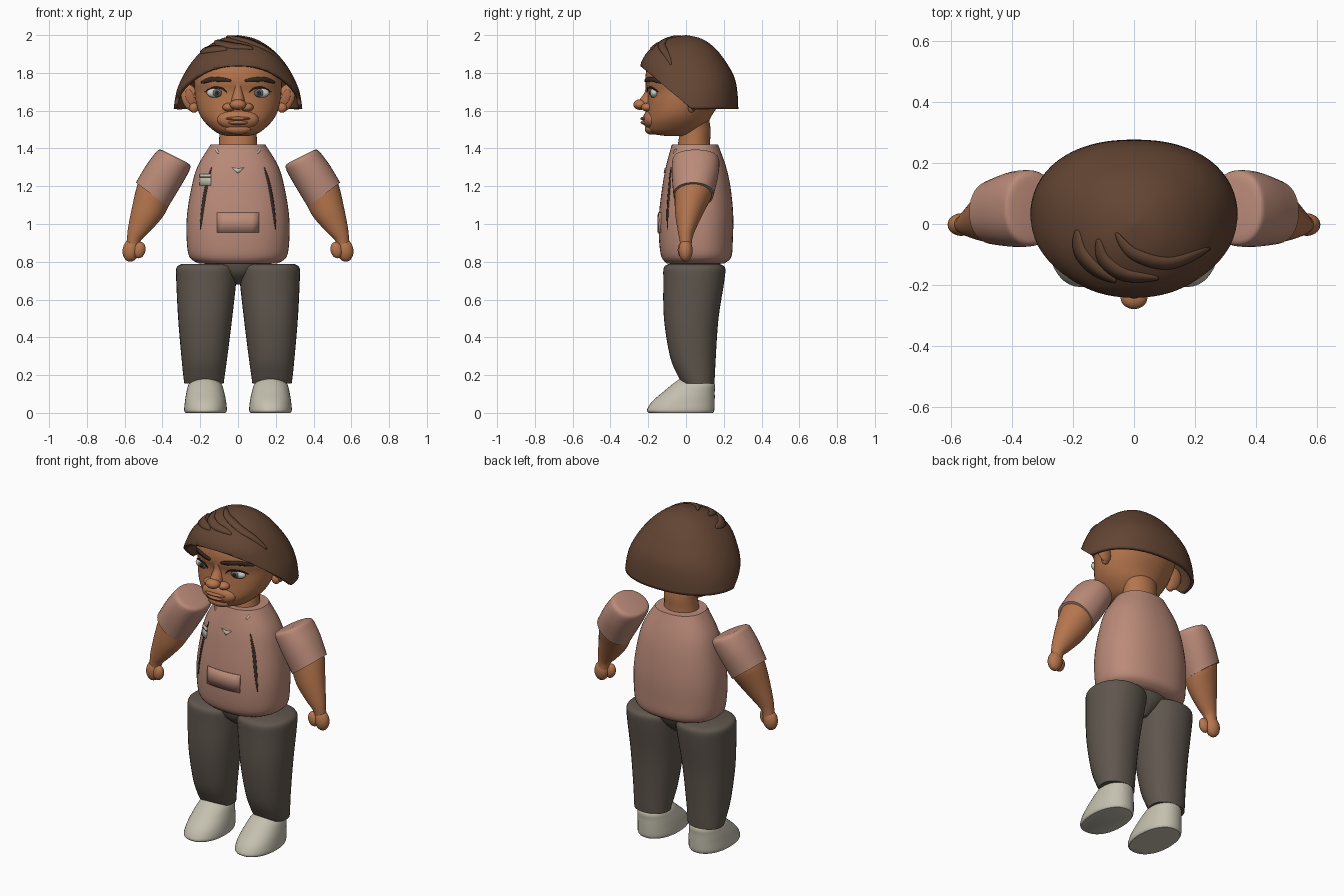
import bpy, bmesh, math
from mathutils import Vector, Matrix
from mathutils.bvhtree import BVHTree

if "Cube" in bpy.data.objects:
    bpy.data.objects.remove(bpy.data.objects["Cube"])


def material(name, rgb):
    m = bpy.data.materials.new(name)
    lin = [((c / 255 + 0.055) / 1.055) ** 2.4 for c in rgb]
    m.diffuse_color = (*lin, 1)
    m.use_nodes = True
    m.node_tree.nodes["Principled BSDF"].inputs["Base Color"].default_value = m.diffuse_color
    return m


SKIN = material("skin brown", (181, 117, 77))
LIP = material("lip brown", (168, 106, 72))
HAIR = material("hair brown", (99, 69, 51))
SHIRT = material("dusty pink", (187, 139, 121))
PANTS = material("dark taupe", (96, 87, 78))
CREAM = material("pale cream", (197, 192, 175))
WHITE = material("eye white", (205, 205, 200))
IRIS = material("grey blue", (98, 110, 112))
DARK = material("dark brown", (56, 42, 35))


def finish(name, bm, mat, thick=0):
    bmesh.ops.recalc_face_normals(bm, faces=bm.faces)
    me = bpy.data.meshes.new(name)
    bm.to_mesh(me)
    bm.free()
    me.materials.append(mat)
    ob = bpy.data.objects.new(name, me)
    bpy.context.collection.objects.link(ob)
    bpy.ops.object.select_all(action='DESELECT')
    ob.select_set(True)
    bpy.context.view_layer.objects.active = ob
    bpy.ops.object.shade_smooth_by_angle(angle=math.radians(40))
    if thick:
        mod = ob.modifiers.new("thickness", 'SOLIDIFY')
        mod.thickness = thick
        mod.offset = -1
    return ob


def spline(pts, k):
    """Catmull-Rom through tuples of any length."""
    out = []
    for i in range(len(pts) - 1):
        p = [pts[max(0, min(len(pts) - 1, j))] for j in range(i - 1, i + 3)]
        for s in range(k):
            t = s / k
            out.append([0.5 * (2 * b + (c - a) * t + (2 * a - 5 * b + 4 * c - d) * t * t
                               + (3 * b - a - 3 * c + d) * t ** 3) for a, b, c, d in zip(*p)])
    return out + [list(pts[-1])]


def loft(name, rings, mat, n=36, power=2.0, k=4, side=1, caps=(True, True), cut=None, thick=0):
    """Rings are (x, z, half width, y front, y back, tilt in degrees)."""
    bm = bmesh.new()
    loops = []
    for x, z, rx, yf, yb, tilt in spline(rings, k):
        t = math.radians(tilt)
        loop = []
        for i in range(n):
            a = 2 * math.pi * i / n
            c, s = math.cos(a), math.sin(a)
            u = rx * math.copysign(abs(c) ** (2 / power), c)
            v = math.copysign(abs(s) ** (2 / power), s)
            y = (yf + yb) / 2 + v * (yb - yf) / 2
            loop.append(bm.verts.new((side * (x + u * math.cos(t)), y, z + u * math.sin(t))))
        loops.append(loop)
    for a, b in zip(loops, loops[1:]):
        for i in range(n):
            j = (i + 1) % n
            bm.faces.new((a[i], a[j], b[j], b[i]))
    if caps[0]:
        bm.faces.new(loops[0])
    if caps[1]:
        bm.faces.new(loops[-1])
    if cut:
        bmesh.ops.bisect_plane(bm, geom=bm.verts[:] + bm.edges[:] + bm.faces[:],
                               plane_co=cut[0], plane_no=cut[1], clear_inner=True)
    return finish(name, bm, mat, thick)


def blob(name, co, r, mat, tilt=0, side=1):
    bm = bmesh.new()
    m = (Matrix.Translation((side * co[0], co[1], co[2]))
         @ Matrix.Rotation(math.radians(side * tilt), 4, 'Y') @ Matrix.Diagonal((*r, 1)))
    bmesh.ops.create_uvsphere(bm, u_segments=28, v_segments=16, radius=1, matrix=m)
    return finish(name, bm, mat)


def decal(name, target, rows, mat, off=0.003, top=False, thick=0.006):
    """Drape a grid of flat points on a surface, from the front or from above."""
    tree = BVHTree.FromPolygons([v.co for v in target.data.vertices],
                                [p.vertices[:] for p in target.data.polygons])
    aim = Vector((0, 0, -1)) if top else Vector((0, 1, 0))
    bm = bmesh.new()
    grid = []
    for row in rows:
        line = []
        for a, b in row:
            hit = tree.ray_cast(Vector((a, b, 3)) if top else Vector((a, -2, b)), aim)[0]
            line.append(bm.verts.new(hit - aim * off) if hit else None)
        grid.append(line)
    for r, s in zip(grid, grid[1:]):
        for i in range(len(r) - 1):
            q = (r[i], r[i + 1], s[i + 1], s[i])
            if all(q):
                bm.faces.new(q)
    bmesh.ops.remove_doubles(bm, verts=bm.verts, dist=0.00005)
    return finish(name, bm, mat, thick)


def stroke(path, width, k=6, blunt=0.6):
    """Rows across a curved stroke that tapers at both ends."""
    p = [Vector(q) for q in spline(path, k)]
    rows = []
    for i, c in enumerate(p):
        d = (p[min(i + 1, len(p) - 1)] - p[max(i - 1, 0)]).normalized()
        f = max(0.06, math.sin(math.pi * i / (len(p) - 1))) ** blunt
        nrm = Vector((-d.y, d.x)) * width * f / 2
        rows.append([c - nrm, c, c + nrm])
    return rows


def disc(cx, cz, rx, rz, n=24):
    return [[(cx + rx * f * math.cos(2 * math.pi * i / n), cz + rz * f * math.sin(2 * math.pi * i / n))
             for i in range(n + 1)] for f in (0.02, 0.5, 1)]


def rect(x0, x1, z0, z1, n=6):
    return [[(x0 + (x1 - x0) * i / n, z) for i in range(n + 1)] for z in (z0, (z0 + z1) / 2, z1)]


# Torso and hips
shirt = loft("shirt", [(0, .79, .205, -.10, .20, 0), (0, .825, .257, -.13, .24, 0),
                       (0, .92, .272, -.143, .248, 0), (0, 1.05, .27, -.143, .25, 0),
                       (0, 1.2, .245, -.125, .235, 0), (0, 1.31, .212, -.105, .21, 0),
                       (0, 1.42, .145, -.075, .17, 0)], SHIRT, n=48, power=2.3)
loft("hips", [(0, .68, .03, 0, .10, 0), (0, .74, .12, -.07, .16, 0), (0, .81, .2, -.09, .19, 0)], PANTS)

# Shirt details
for s, tag in ((1, "left"), (-1, "right")):
    decal(f"strap_{tag}", shirt, stroke([(s * .14, 1.30), (s * .168, 1.20), (s * .188, 1.08), (s * .2, .97)], .015), DARK, .002)
    decal(f"collar_tab_{tag}", shirt, stroke([(s * .118, 1.40), (s * .105, 1.375)], .012), CREAM)
decal("pocket", shirt, rect(-.11, .11, .955, 1.06), SHIRT, .007, thick=.009)
decal("badge", shirt, rect(-.205, -.145, 1.205, 1.265), CREAM, .008)
decal("badge_band", shirt, rect(-.205, -.145, 1.247, 1.252), DARK, .010)
decal("neck_tag", shirt, [[(-.034, 1.30), (0, 1.293), (.034, 1.30)], [(-.004, 1.272), (0, 1.27), (.004, 1.272)]], CREAM, .005)

# Head and neck
loft("neck", [(0, 1.38, .105, -.05, .13, 0), (0, 1.44, .1, -.04, .128, 0),
              (0, 1.50, .1, -.03, .13, 0), (0, 1.57, .11, -.03, .12, 0)], SKIN)
head = loft("head", [(0, 1.465, .05, -.10, .02, 0), (0, 1.482, .11, -.19, .06, 0),
                     (0, 1.53, .168, -.211, .11, 0), (0, 1.58, .203, -.208, .14, 0),
                     (0, 1.64, .222, -.204, .18, 0), (0, 1.70, .23, -.202, .21, 0),
                     (0, 1.76, .23, -.215, .215, 0), (0, 1.84, .2, -.2, .18, 0),
                     (0, 1.90, .13, -.13, .12, 0), (0, 1.93, .03, -.03, .03, 0)], SKIN, n=48, power=2.1)

# Nose, mouth and chin
loft("nose_bridge", [(0, 1.75, .022, -.214, -.15, 0), (0, 1.70, .026, -.218, -.15, 0),
                     (0, 1.65, .036, -.25, -.15, 0), (0, 1.615, .034, -.25, -.15, 0)], SKIN, n=20)
blob("nose_tip", (0, -.242, 1.632), (.044, .037, .028), SKIN)
blob("muzzle", (0, -.182, 1.553), (.11, .046, .055), SKIN)
blob("chin", (0, -.182, 1.503), (.07, .036, .03), SKIN)
blob("upper_lip", (0, -.206, 1.558), (.07, .036, .012), LIP)
blob("lower_lip", (0, -.204, 1.537), (.058, .036, .014), LIP)

# Hair cap, sloped away from the face
hair = loft("hair", [(0, 1.61, .341, -.245, .277, 0), (0, 1.70, .326, -.245, .272, 0),
                     (0, 1.78, .293, -.244, .255, 0), (0, 1.86, .243, -.236, .21, 0),
                     (0, 1.93, .175, -.185, .155, 0), (0, 1.98, .092, -.10, .085, 0),
                     (0, 2.0, .002, -.002, .002, 0)], HAIR, n=64, power=2.25, caps=(False, True),
            cut=((0, .03, 1.61), (0, .64, .768)), thick=.02)
locks = [[(-.06, -.03), (0, -.10), (.12, -.13), (.25, -.08)],
         [(-.12, -.05), (-.10, -.12), (-.03, -.17), (.08, -.18)],
         [(-.19, -.02), (-.18, -.09), (-.13, -.15), (-.06, -.19)]]
for i, path in enumerate(locks):
    decal(f"hair_lock_{i}", hair, stroke(path, .04, 8), HAIR, .008, True, .012)

for s, tag in ((1, "left"), (-1, "right")):
    # Face features
    blob(f"nostril_{tag}", (.048, -.203, 1.618), (.034, .034, .023), SKIN, 0, s)
    eye = blob(f"eye_{tag}", (.112, -.167, 1.694), (.054, .024, .027), WHITE, 0, s)
    decal(f"iris_{tag}", eye, disc(s * .11, 1.695, .023, .024), IRIS, .002, thick=.003)
    decal(f"pupil_{tag}", eye, disc(s * .11, 1.695, .011, .012), DARK, .004, thick=.003)
    decal(f"eyelid_{tag}", head, stroke([(s * .058, 1.696), (s * .085, 1.719), (s * .135, 1.722), (s * .172, 1.70)], .008), DARK, .008)
    decal(f"eyebrow_{tag}", head, stroke([(s * .037, 1.758), (s * .085, 1.763), (s * .14, 1.766), (s * .195, 1.748)], .026, blunt=.4), DARK, .007, thick=.009)
    # Ears
    blob(f"ear_{tag}", (.252, .04, 1.668), (.047, .022, .074), SKIN, 18, s)
    blob(f"ear_lobe_{tag}", (.234, .03, 1.617), (.025, .02, .028), SKIN, 0, s)
    blob(f"ear_hollow_{tag}", (.254, .022, 1.672), (.022, .008, .042), LIP, 18, s)

    # Arms
    loft(f"sleeve_{tag}", [(.333, 1.357, .075, -.04, .14, 27), (.336, 1.35, .094, -.065, .167, 27),
                           (.35, 1.325, .102, -.074, .177, 28), (.395, 1.255, .107, -.075, .170, 32),
                           (.455, 1.155, .107, -.067, .145, 37)], SHIRT, side=s, power=2.2)
    loft(f"forearm_{tag}", [(.44, 1.175, .098, -.06, .138, 37), (.452, 1.145, .099, -.06, .134, 33),
                            (.482, 1.06, .084, -.058, .092, 20), (.525, .97, .058, -.045, .05, 12),
                            (.55, .92, .038, -.035, .033, 8), (.558, .88, .034, -.03, .03, 5)], SKIN, side=s)
    blob(f"hand_{tag}", (.567, -.002, .86), (.044, .037, .06), SKIN, -8, s)
    blob(f"thumb_{tag}", (.522, -.018, .862), (.032, .026, .044), SKIN, -12, s)

    # Legs and shoes
    loft(f"trouser_leg_{tag}", [(.166, .787, .135, -.095, .18, 0), (.166, .768, .16, -.118, .207, 0),
                                (.168, .70, .159, -.12, .203, 0), (.174, .5, .143, -.117, .172, 0),
                                (.178, .3, .122, -.085, .158, 0), (.18, .2, .11, -.045, .153, 0),
                                (.18, .155, .104, -.02, .15, 0)], PANTS, side=s, power=2.2)
    loft(f"shoe_{tag}", [(.172, 0, .106, -.197, .143, 0), (.172, .015, .113, -.207, .15, 0),
                         (.172, .06, .109, -.18, .152, 0), (.173, .11, .1, -.122, .152, 0),
                         (.174, .155, .086, -.068, .15, 0), (.175, .182, .055, -.03, .10, 0)],
         CREAM, side=s, power=2.2)
